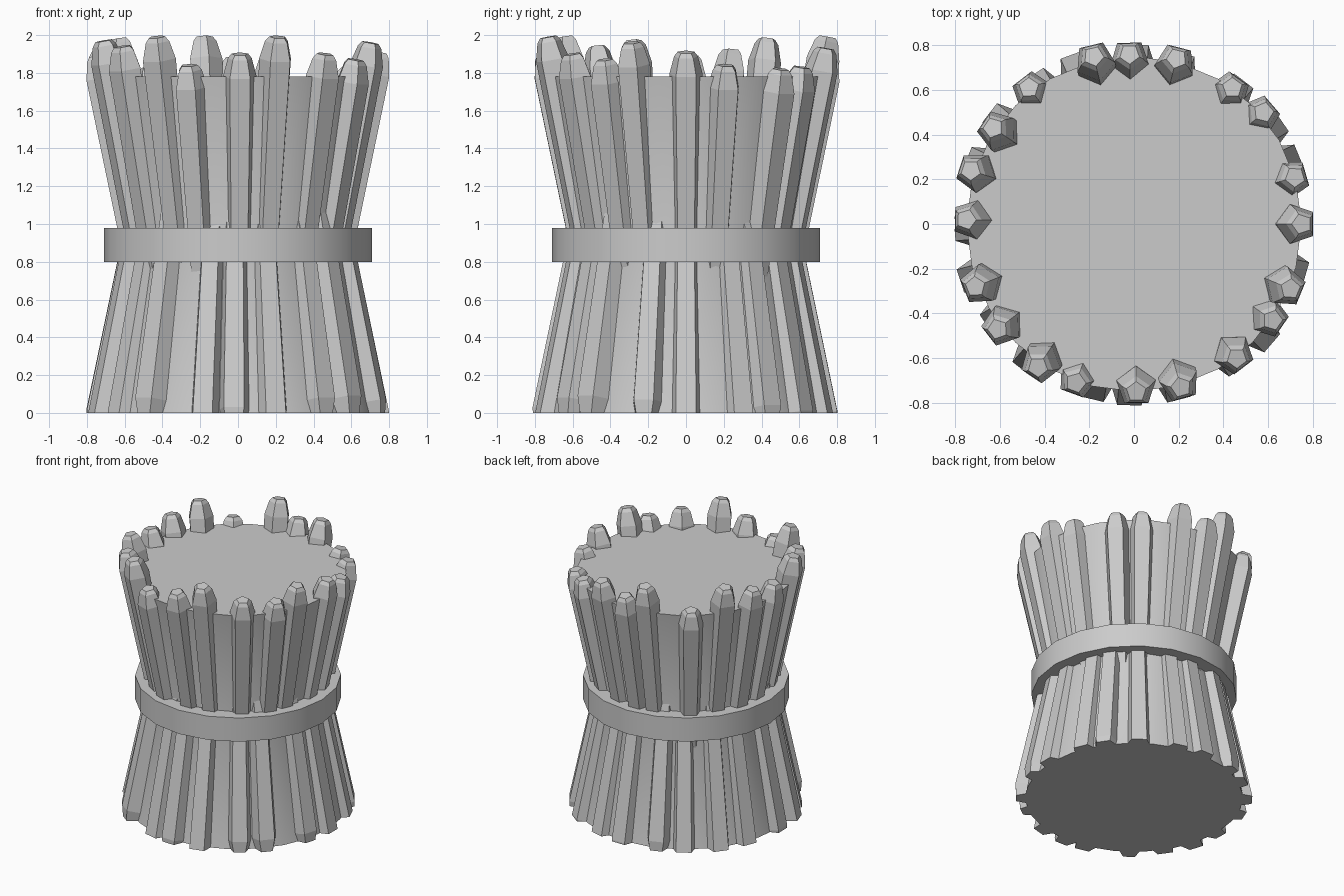
import bpy, bmesh, math
from mathutils import Vector

if "Cube" in bpy.data.objects:
    bpy.data.objects.remove(bpy.data.objects["Cube"])

grey = bpy.data.materials.new("plain grey")
grey.diffuse_color = (0.6, 0.6, 0.6, 1)
grey.use_nodes = True
grey.node_tree.nodes["Principled BSDF"].inputs["Base Color"].default_value = grey.diffuse_color

HEIGHT = 1.78   # core height; lower stakes are the upper ones flipped about its middle
# stake tips: x, y, top height
TIPS = [(-.18, .75, 2), (-.02, .76, 1.89), (.19, .74, 1.94), (.44, .61, 1.84),
        (.58, .50, 1.83), (.72, .21, 1.85), (.75, 0, 1.92), (.70, -.29, 1.97),
        (.62, -.43, 1.88), (.46, -.60, 1.91), (.21, -.73, 2), (.01, -.75, 1.91),
        (-.26, -.71, 1.85), (-.43, -.64, 2), (-.61, -.47, 1.95), (-.71, -.28, 1.98),
        (-.75, .02, 1.90), (-.73, .24, 1.93), (-.63, .43, 1.99), (-.47, .61, 1.84)]


def finish(name, bm, smooth=False):
    bmesh.ops.recalc_face_normals(bm, faces=bm.faces)
    me = bpy.data.meshes.new(name)
    bm.to_mesh(me)
    bm.free()
    me.materials.append(grey)
    ob = bpy.data.objects.new(name, me)
    bpy.context.collection.objects.link(ob)
    if smooth:
        bpy.context.view_layer.objects.active = ob
        ob.select_set(True)
        bpy.ops.object.shade_smooth_by_angle(angle=math.radians(30))
        ob.select_set(False)


def loft(bm, rings):
    """Skin a list of point rings and cap both ends."""
    vs = [[bm.verts.new(p) for p in r] for r in rings]
    n = len(vs[0])
    for a, b in zip(vs, vs[1:]):
        for i in range(n):
            j = (i + 1) % n
            bm.faces.new((a[i], a[j], b[j], b[i]))
    bm.faces.new(vs[0][::-1])
    bm.faces.new(vs[-1])


def stake(bm, x, y, z):
    """Five-sided stake leaning outward, flat side out, with a blunt tip."""
    tip = Vector((x, y, z - .01))
    out = Vector((x, y, 0)).normalized()
    base = out * (Vector((x, y)).length - .19 * (z - .70))
    base.z = .70
    axis = (tip - base).normalized()
    side = axis.cross(out).normalized()
    face = side.cross(axis)
    rings = []
    for c, r in ((base, .07), (tip - axis * .12, .092), (tip - axis * .025, .066), (tip, .046)):
        rings.append([c + r * (math.cos(a) * face + math.sin(a) * side)
                      for a in (math.pi + math.tau * k / 5 for k in range(5))])
    loft(bm, rings)


def circle(r, z, n):
    return [(r * math.cos(math.tau * i / n), r * math.sin(math.tau * i / n), z) for i in range(n)]


# waisted core
bm = bmesh.new()
loft(bm, [circle(.75, 0, 24), circle(.585, HEIGHT / 2, 24), circle(.75, HEIGHT, 24)])
finish("core", bm, True)

# band around the waist
bm = bmesh.new()
loft(bm, [circle(.71, .80, 20), circle(.71, .98, 20)])
finish("band", bm, True)

# upper stakes
bm = bmesh.new()
for t in TIPS:
    stake(bm, *t)
finish("upper_stakes", bm)

# lower stakes: flipped copy, cut flat at the ground
bm = bmesh.new()
for t in TIPS:
    stake(bm, *t)
for v in bm.verts:
    v.co = (v.co.x, -v.co.y, HEIGHT - v.co.z)
geom = bm.verts[:] + bm.edges[:] + bm.faces[:]
cut = bmesh.ops.bisect_plane(bm, geom=geom, plane_co=(0, 0, 0), plane_no=(0, 0, -1), clear_outer=True)
edges = [e for e in cut["geom_cut"] if isinstance(e, bmesh.types.BMEdge)]
bmesh.ops.holes_fill(bm, edges=edges, sides=0)
finish("lower_stakes", bm)
